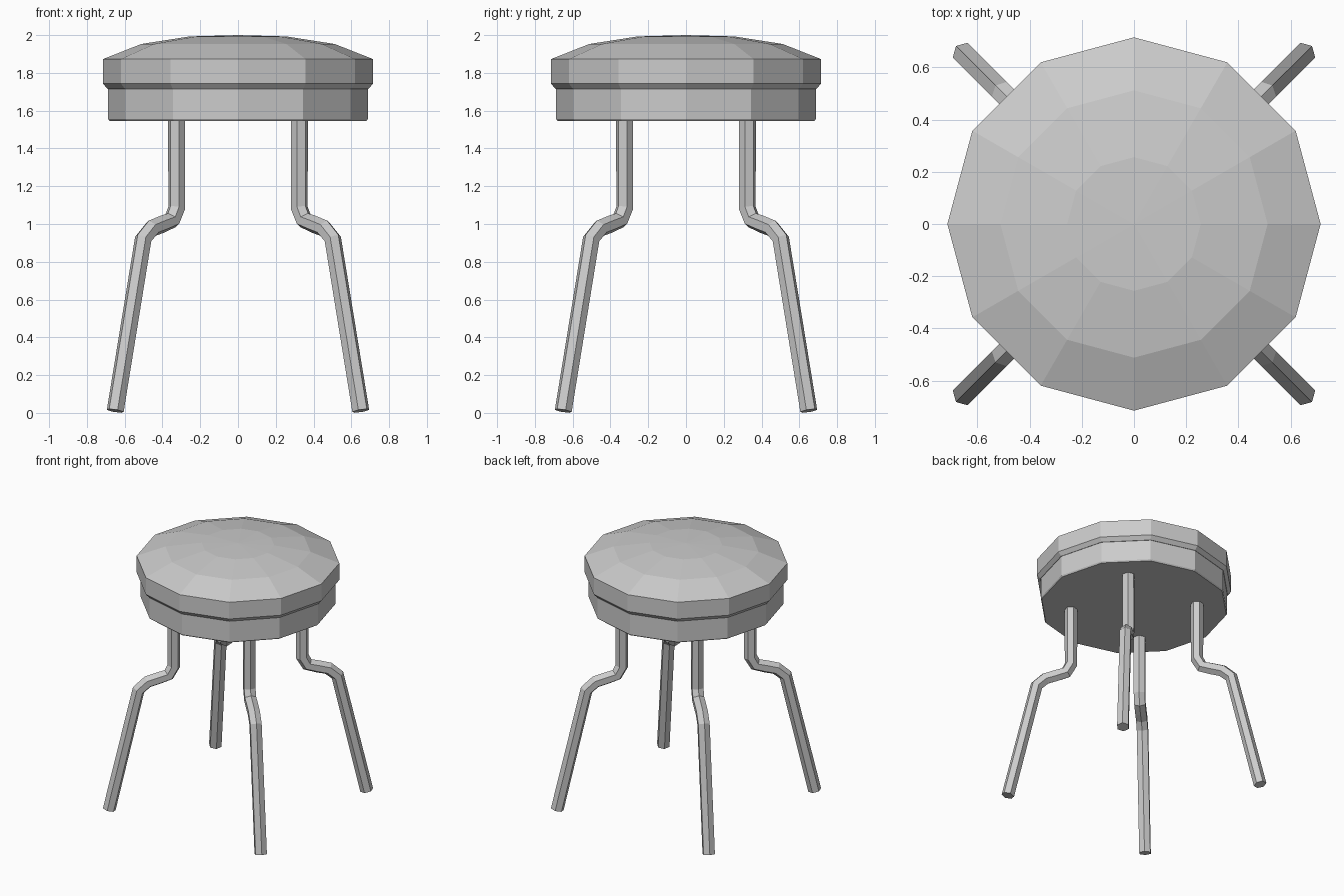
import bpy, bmesh
from math import cos, sin, pi, radians
from mathutils import Vector

if "Cube" in bpy.data.objects:
    bpy.data.objects.remove(bpy.data.objects["Cube"])


def make_object(name, bm):
    bmesh.ops.recalc_face_normals(bm, faces=bm.faces)
    mesh = bpy.data.meshes.new(name)
    bm.to_mesh(mesh)
    bm.free()
    obj = bpy.data.objects.new(name, mesh)
    bpy.context.collection.objects.link(obj)
    return obj


def skin(bm, rings):
    """Bridge consecutive vertex rings with quads."""
    n = len(rings[0])
    for a, b in zip(rings, rings[1:]):
        for i in range(n):
            j = (i + 1) % n
            bm.faces.new((a[i], a[j], b[j], b[i]))


def lathe(name, profile, apex=None, sides=12):
    """Turn (radius, z) points; close the top with an apex or a flat cap."""
    bm = bmesh.new()
    rings = [[bm.verts.new((r * cos(2 * pi * i / sides), r * sin(2 * pi * i / sides), z))
              for i in range(sides)] for r, z in profile]
    skin(bm, rings)
    bm.faces.new(rings[0])
    if apex is None:
        bm.faces.new(rings[-1])
    else:
        tip = bm.verts.new((0, 0, apex))
        for i in range(sides):
            bm.faces.new((rings[-1][i], rings[-1][(i + 1) % sides], tip))
    return make_object(name, bm)


def bent_tube(name, path, radius, angle, sides=6):
    """Mitred tube along a path in the xz plane, turned about z."""
    bm = bmesh.new()
    pts = [Vector((x, 0, z)) for x, z in path]
    side = Vector((0, 1, 0))
    rings = []
    for k, p in enumerate(pts):
        d_in = (p - pts[max(k - 1, 0)]).normalized()
        d_out = (pts[min(k + 1, len(pts) - 1)] - p).normalized()
        tangent = (d_in + d_out).normalized()
        out = side.cross(tangent).normalized()
        rings.append([bm.verts.new(p + radius * (cos(2 * pi * i / sides) * out
                                                 + sin(2 * pi * i / sides) * side))
                      for i in range(sides)])
    skin(bm, rings)
    bm.faces.new(rings[0])
    bm.faces.new(rings[-1])
    obj = make_object(name, bm)
    obj.rotation_euler.z = angle
    return obj


# Seat base drum with a small bottom bevel
lathe("seat_base", [(0.68, 1.545), (0.687, 1.555), (0.687, 1.715)])

# Domed cushion
lathe("seat_cushion", [(0.69, 1.714), (0.715, 1.743), (0.715, 1.873),
                       (0.512, 1.953), (0.256, 1.993)], apex=2.0)

# Four bent legs on the diagonals
leg_path = [(0.459, 1.55), (0.459, 1.085), (0.495, 1.02), (0.57, 0.998),
            (0.645, 0.977), (0.71, 0.92), (0.919, 0.011)]
for k, label in enumerate(("back_right", "back_left", "front_left", "front_right")):
    bent_tube(label + "_leg", leg_path, 0.0466, radians(45 + 90 * k))
